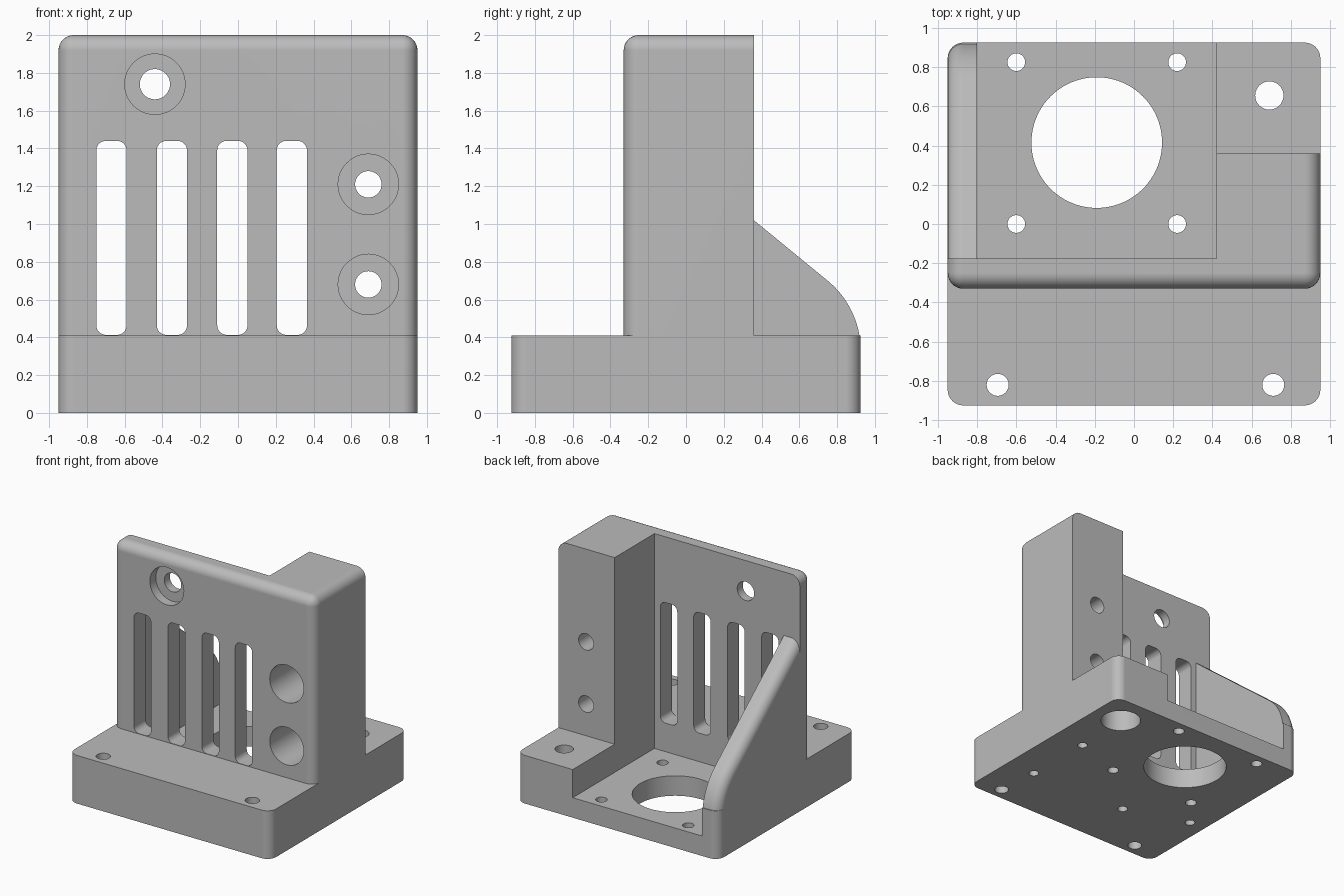
import bpy, bmesh, math
from mathutils import Matrix, Vector

cube = bpy.data.objects.get("Cube")
if cube:
    bpy.data.objects.remove(cube, do_unlink=True)

R = 0.08          # outer fillet radius
DECK = 0.41       # top of the base
WALL_BACK = -0.175

grey = bpy.data.materials.new("plain_grey")
grey.use_nodes = True
colour = (0.5, 0.5, 0.5, 1)
grey.diffuse_color = colour
grey.node_tree.nodes["Principled BSDF"].inputs["Base Color"].default_value = colour


def finish(name, bm):
    bmesh.ops.recalc_face_normals(bm, faces=bm.faces)
    mesh = bpy.data.meshes.new(name)
    bm.to_mesh(mesh)
    bm.free()
    mesh.materials.append(grey)
    ob = bpy.data.objects.new(name, mesh)
    bpy.context.collection.objects.link(ob)
    return ob


def round_edges(bm, rule, radius):
    edges = [e for e in bm.edges if rule(*(v.co for v in e.verts))]
    bmesh.ops.bevel(bm, geom=edges, offset=radius, segments=8,
                    profile=0.5, affect='EDGES')


def box(name, lo, hi, rule=None, radius=R):
    bm = bmesh.new()
    lo, hi = Vector(lo), Vector(hi)
    size = hi - lo
    bmesh.ops.create_cube(bm, size=1, matrix=Matrix.Translation((lo + hi) / 2)
                          @ Matrix.Diagonal((*size, 1)))
    if rule:
        round_edges(bm, rule, radius)
    return finish(name, bm)


def cylinder(name, start, end, radius, segments=48):
    bm = bmesh.new()
    start, end = Vector(start), Vector(end)
    axis = end - start
    turn = axis.to_track_quat('Z', 'Y').to_matrix().to_4x4()
    bmesh.ops.create_cone(bm, cap_ends=True, segments=segments, radius1=radius,
                          radius2=radius, depth=axis.length,
                          matrix=Matrix.Translation((start + end) / 2) @ turn)
    return finish(name, bm)


def combine(target, tool, operation='DIFFERENCE'):
    tool.hide_render = True
    mod = target.modifiers.new("combine", 'BOOLEAN')
    mod.operation, mod.solver, mod.object = operation, 'EXACT', tool
    bpy.context.view_layer.objects.active = target
    bpy.ops.object.modifier_apply(modifier=mod.name)
    bpy.data.objects.remove(tool, do_unlink=True)


def along(axis):
    return lambda a, b: abs((a - b).normalized()[axis]) > 0.99


# Base plate with rounded upright corners
bracket = box("motor_bracket", (-0.95, -0.925, 0), (0.95, 0.925, DECK), along(2))


# Upright wall and column, rounded on the front, top and sides
def tower_edges(a, b):
    mid = (a + b) / 2
    return (mid.y < -0.32 and mid.z > DECK + 0.01) or (mid.z > 1.99 and abs(mid.x) > 0.9)


tower = box("tower", (-0.95, -0.33, DECK), (0.95, 0.36, 2), tower_edges)
combine(tower, box("notch", (-1.2, WALL_BACK, 0.2), (0.42, 1.2, 2.3)))
combine(bracket, tower, 'UNION')

# Sloping side rib that curves down to the back edge
radius = 0.478
cy, cz = 0.925 - radius, 0.33
first, last = math.asin((DECK - cz) / radius), math.atan2(0.773, 0.634)
arc = [first + (last - first) * i / 16 for i in range(17)]
profile = [(cy + radius * math.cos(t), cz + radius * math.sin(t)) for t in arc]
y0 = -0.24
tip_y, tip_z = profile[-1]
profile += [(y0, tip_z + (tip_y - y0) * 0.82), (y0, DECK)]
bm = bmesh.new()
face = bm.faces.new([bm.verts.new((-0.95, y, z)) for y, z in profile])
swept = bmesh.ops.extrude_face_region(bm, geom=[face])["geom"]
bmesh.ops.translate(bm, vec=(0.25, 0, 0),
                    verts=[g for g in swept if isinstance(g, bmesh.types.BMVert)])


def rib_edges(a, b):
    mid = (a + b) / 2
    return mid.x < -0.94 and mid.z > DECK + 0.001 and mid.y > y0 + 0.01


round_edges(bm, rib_edges, R)
combine(bracket, finish("rib", bm), 'UNION')

# Rear pocket, open at the back
combine(bracket, box("pocket", (-0.8, WALL_BACK, 0.17), (0.42, 1.2, 2.3)))

# Ventilation slots through the wall
for x in (-0.67, -0.35, -0.03, 0.285):
    combine(bracket, box("slot", (x - 0.08, -0.6, DECK + 0.003), (x + 0.08, 0, 1.44),
                         along(1), 0.05))

# Counterbored holes through the wall and column
for x, z, r, depth in ((-0.44, 1.74, 0.08, 0.08), (0.69, 1.21, 0.07, 0.5), (0.69, 0.68, 0.07, 0.5)):
    combine(bracket, cylinder("counterbore", (x, -0.6, z), (x, -0.33 + depth, z), 0.16))
    combine(bracket, cylinder("bolt_hole", (x, -0.6, z), (x, 0.6, z), r))

# Large shaft opening with four screw holes around it
combine(bracket, cylinder("shaft_hole", (-0.19, 0.415, -0.2), (-0.19, 0.415, 0.3), 0.333, 96))
for x in (-0.6, 0.22):
    for y in (0, 0.825):
        combine(bracket, cylinder("screw_hole", (x, y, -0.2), (x, y, 0.3), 0.045))

# Base mounting holes, the rear one counterbored from below
for x, y, r in ((-0.695, -0.82, 0.056), (0.71, -0.82, 0.056), (0.69, 0.655, 0.072)):
    combine(bracket, cylinder("mount_hole", (x, y, -0.2), (x, y, 0.6), r))
combine(bracket, cylinder("rear_counterbore", (0.69, 0.655, -0.2), (0.69, 0.655, 0.22), 0.16))

# Blind holes in the underside
for x, y in ((0.68, -0.45), (0.67, 0.15), (-0.8, -0.25), (-0.24, -0.43)):
    combine(bracket, cylinder("blind_hole", (x, y, -0.2), (x, y, 0.3), 0.04))

# Smooth the fillets and keep the edges crisp
bpy.ops.object.select_all(action='DESELECT')
bracket.select_set(True)
bpy.context.view_layer.objects.active = bracket
bpy.ops.object.shade_smooth_by_angle(angle=math.radians(25))
weighted = bracket.modifiers.new("even_normals", 'WEIGHTED_NORMAL')
weighted.keep_sharp = True
